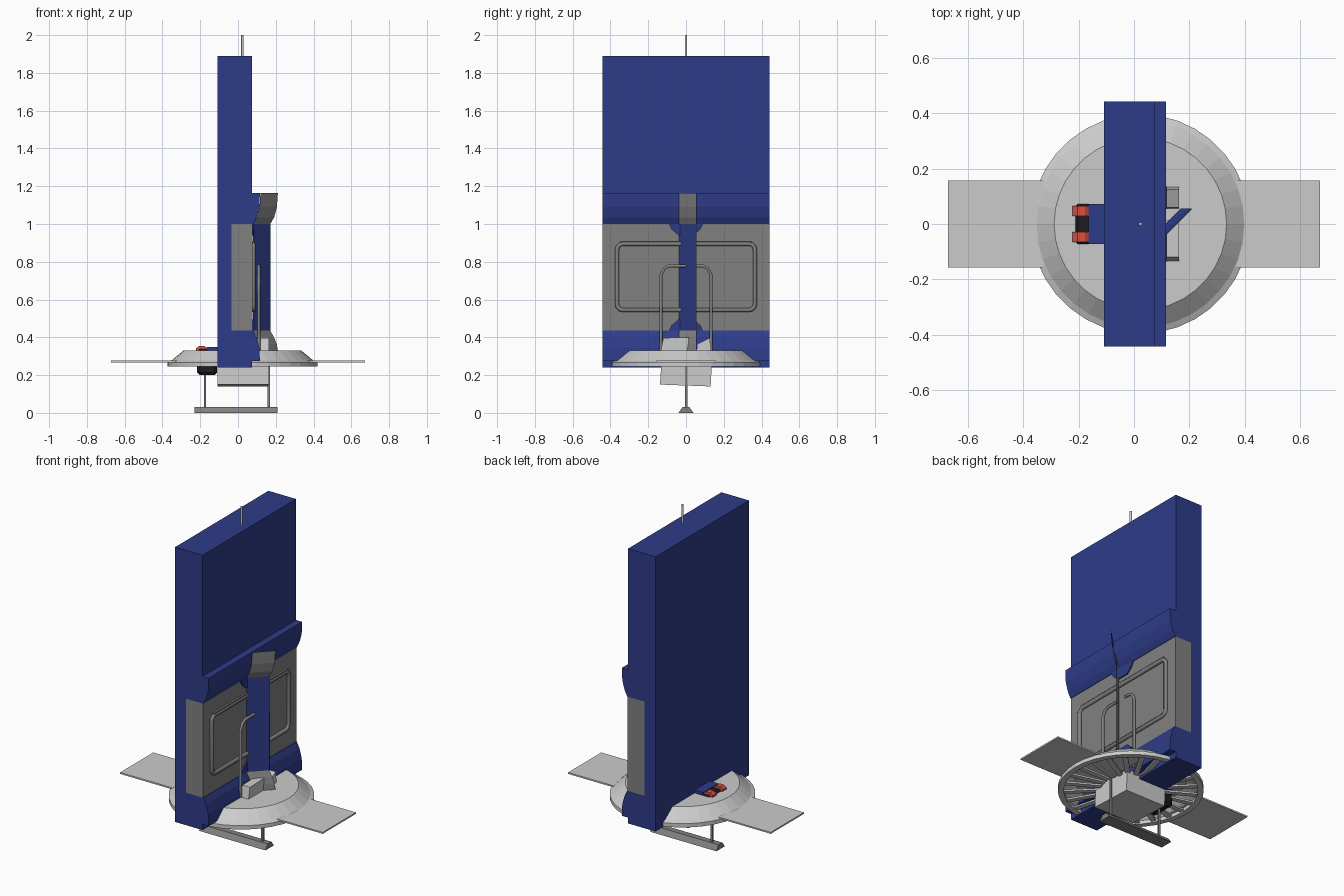
import bpy, bmesh, math
from mathutils import Vector

if "Cube" in bpy.data.objects:
    bpy.data.objects.remove(bpy.data.objects["Cube"])


def mat(name, rgb):
    m = bpy.data.materials.new(name)
    m.diffuse_color = (*rgb, 1)
    m.use_nodes = True
    m.node_tree.nodes["Principled BSDF"].inputs["Base Color"].default_value = m.diffuse_color
    return m


BLUE = mat("blue", (0.027, 0.045, 0.25))
DARK = mat("dark_grey", (0.22, 0.22, 0.22))
BLACK = mat("black", (0.012, 0.012, 0.016))
RED = mat("red", (0.7, 0.08, 0.05))


def make(name, verts, faces, material=None):
    me = bpy.data.meshes.new(name)
    me.from_pydata(verts, [], faces)
    bm = bmesh.new()
    bm.from_mesh(me)
    bmesh.ops.recalc_face_normals(bm, faces=bm.faces)
    bm.to_mesh(me)
    bm.free()
    ob = bpy.data.objects.new(name, me)
    bpy.context.collection.objects.link(ob)
    if material:
        me.materials.append(material)
    return ob


def prism(name, profile, a, b, place, material=None):
    """Extrude a 2D profile from a to b; place(u, v, w) gives xyz."""
    n = len(profile)
    verts = [place(u, v, w) for w in (a, b) for u, v in profile]
    faces = [tuple(range(n)), tuple(range(n, 2 * n))]
    faces += [(i, (i + 1) % n, n + (i + 1) % n, n + i) for i in range(n)]
    return make(name, verts, faces, material)


def along_y(u, v, w):
    return (u, w, v)


def along_x(u, v, w):
    return (w, u, v)


def box(name, x, y, z, material=None, bevel=0):
    ob = prism(name, [(x[0], z[0]), (x[1], z[0]), (x[1], z[1]), (x[0], z[1])],
               y[0], y[1], along_y, material)
    if bevel:
        m = ob.modifiers.new("bevel", 'BEVEL')
        m.width, m.segments = bevel, 1
    return ob


def tube(name, pts, r, material=None, closed=False):
    cu = bpy.data.curves.new(name, 'CURVE')
    cu.dimensions = '3D'
    cu.bevel_depth, cu.bevel_resolution, cu.use_fill_caps = r, 1, True
    s = cu.splines.new('POLY')
    s.points.add(len(pts) - 1)
    for p, co in zip(s.points, pts):
        p.co = (*co, 1)
    s.use_cyclic_u = closed
    ob = bpy.data.objects.new(name, cu)
    bpy.context.collection.objects.link(ob)
    if material:
        cu.materials.append(material)
    return ob


# Tall slab body, in three blocks around the inset grey panel
W = 0.443
box("slab_upper", (-0.108, 0.075), (-W, W), (1.0, 1.89), BLUE)
box("slab_back", (-0.108, -0.035), (-W, W), (0.435, 1.0), BLUE)
box("slab_lower", (-0.108, 0.075), (-W, W), (0.24, 0.435), BLUE)
box("grey_panel", (-0.035, 0.077), (-W, W), (0.435, 1.0), DARK)

# Flared brow above and sill below the panel
prism("brow", [(0.07, 1.0), (0.08, 1.0), (0.098, 1.035), (0.113, 1.09),
               (0.116, 1.163), (0.07, 1.163)], -W, W, along_y, BLUE)
prism("sill", [(0.07, 0.435), (0.08, 0.435), (0.098, 0.40), (0.113, 0.345),
               (0.116, 0.275), (0.07, 0.275)], -W, W, along_y, BLUE)

# Blue webs where brow and sill meet the fin
for name, z0, z1 in (("upper_web", 1.0, 0.94), ("lower_web", 0.435, 0.495)):
    prism(name, [(-0.09, z0), (0.09, z0), (0.075, (z0 + z1) / 2), (0.04, z1),
                 (-0.04, z1), (-0.075, (z0 + z1) / 2)], 0.07, 0.085, along_x, BLUE)

# Raised rounded frame on the panel
frame = []
for cy, cz, a0 in ((0.335, 0.865, 0), (-0.335, 0.865, 90), (-0.335, 0.575, 180), (0.335, 0.575, 270)):
    for k in range(4):
        a = math.radians(a0 + 30 * k)
        frame.append((0.08, cy + 0.03 * math.cos(a), cz + 0.03 * math.sin(a)))
tube("panel_frame", frame, 0.013, DARK, True)
box("panel_top_rib", (0.075, 0.088), (-0.35, 0.35), (0.895, 0.91), DARK)

# Diagonal fin with flared ends, two skins with opposite colours
levels = [(0.04, 0.33), (0.034, 0.365), (0.02, 0.40), (0, 0.435),
          (0, 1.0), (0.02, 1.035), (0.035, 1.09), (0.04, 1.163)]


def fin(name, shift, middle, ends):
    verts = []
    for dx, z in levels:
        verts += [(0.08 + dx + shift, -0.035 - shift, z), (0.17 + dx + shift, 0.055 - shift, z)]
    ob = make(name, verts, [(2 * i, 2 * i + 1, 2 * i + 3, 2 * i + 2) for i in range(7)], middle)
    ob.data.materials.append(ends)
    for i, f in enumerate(ob.data.polygons):
        f.material_index = 0 if i == 3 else 1
    return ob


fin("fin_front", 0.001, BLUE, DARK)
fin("fin_back", -0.001, DARK, BLUE)

# Bent hand rails either side of the fin
tube("left_rail", [(0.11, -0.133, 0.3), (0.11, -0.133, 0.73), (0.11, -0.115, 0.765),
                   (0.11, -0.09, 0.778), (0.11, 0.0, 0.778)], 0.009, DARK)
tube("right_rail", [(0.11, 0.133, 0.3), (0.11, 0.133, 0.73), (0.11, 0.115, 0.765),
                    (0.11, 0.09, 0.778), (0.11, 0.055, 0.778)], 0.009, DARK)

# Shallow dished base: open shell with a rim
CX, N = 0.023, 36
section = [(0, 0.33), (0.312, 0.33), (0.375, 0.278), (0.397, 0.268), (0.397, 0.245),
           (0.365, 0.245), (0.365, 0.266), (0.305, 0.318), (0, 0.318)]
verts, faces = [], []
for r, z in section:
    for k in range(N):
        a = 2 * math.pi * k / N
        verts.append((CX + max(r, 0.001) * math.cos(a), max(r, 0.001) * math.sin(a), z))
for j in range(len(section) - 1):
    for k in range(N):
        k2 = (k + 1) % N
        faces.append((j * N + k, j * N + k2, (j + 1) * N + k2, (j + 1) * N + k))
make("dish_base", verts, faces)

# Radial slats under the dish
for k in range(24):
    a = 2 * math.pi * k / 24
    d, s = Vector((math.cos(a), math.sin(a), 0)), Vector((-math.sin(a), math.cos(a), 0))
    o = Vector((CX, 0, 0))
    prism("dish_slat", [(-0.015, 0.252), (0.015, 0.252), (0.015, 0.262), (-0.015, 0.262)],
          0.16, 0.38, lambda u, v, w: tuple(o + d * w + s * u + Vector((0, 0, v))))

# Side plates
box("left_plate", (-0.673, -0.325), (-0.157, 0.157), (0.268, 0.277))
box("right_plate", (0.37, 0.673), (-0.157, 0.157), (0.268, 0.277))

# Box under the dish and the blocks standing on it around the fin
prism("under_box", [(-0.138, 0.15), (0.13, 0.14), (0.138, 0.27), (-0.13, 0.27)],
      -0.108, 0.163, along_x)
prism("left_block", [(-0.135, 0.32), (0.01, 0.32), (0.015, 0.40), (-0.12, 0.397)],
      0.113, 0.163, along_x)
prism("right_block", [(0.055, 0.32), (0.135, 0.32), (0.125, 0.397), (0.06, 0.365)],
      0.113, 0.163, along_x)

# Skid bar and its struts
prism("skid", [(-0.04, 0), (0.04, 0), (0.018, 0.03), (-0.018, 0.03)], -0.23, 0.21, along_x, DARK)
for x in (-0.175, 0.163):
    box("skid_strut", (x - 0.006, x + 0.006), (-0.004, 0.008), (0.025, 0.3), DARK)

# Rear fitting with red straps
box("fitting_body", (-0.217, -0.11), (-0.078, 0.078), (0.2, 0.34), BLACK, 0.015)
box("fitting_cover", (-0.165, -0.10), (-0.072, 0.072), (0.3, 0.348), BLUE)
for y in (-0.047, 0.047):
    prism("red_strap", [(-0.222, 0.325), (-0.165, 0.325), (-0.165, 0.345),
                        (-0.178, 0.354), (-0.205, 0.354), (-0.222, 0.342)],
          y - 0.018, y + 0.018, along_y, RED)

# Antenna
tube("antenna", [(0.023, 0, 1.88), (0.023, 0, 2.0)], 0.007)
